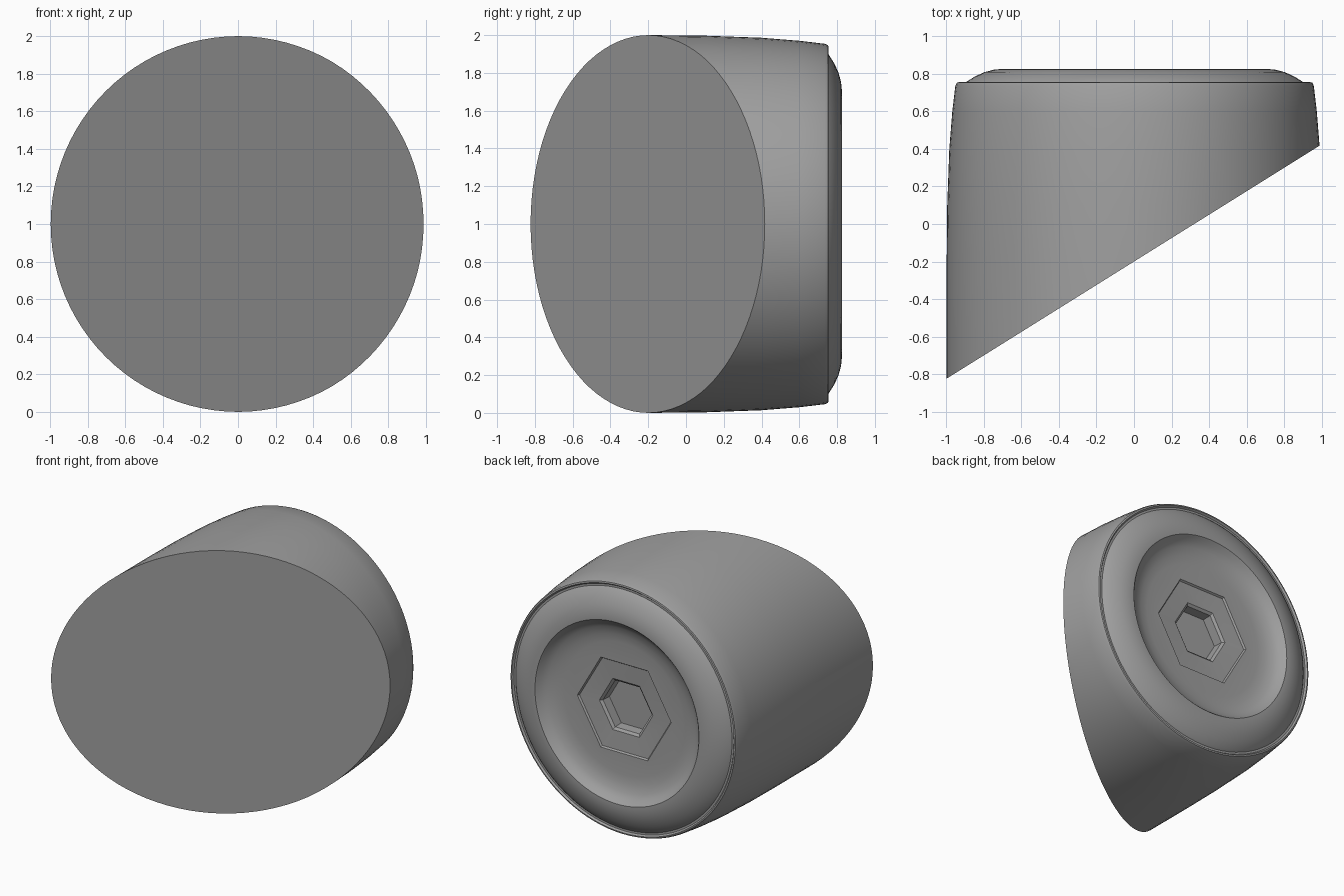
import bpy, bmesh, math
from mathutils import Vector

if "Cube" in bpy.data.objects:
    bpy.data.objects.remove(bpy.data.objects["Cube"])

grey = bpy.data.materials.new("plain grey")
grey.diffuse_color = (0.35, 0.35, 0.35, 1)
grey.use_nodes = True
grey.node_tree.nodes["Principled BSDF"].inputs["Base Color"].default_value = grey.diffuse_color
CENTRE = Vector((0.003, 0, 1))
SEG = 96

def ring(bm, r, y, n):
    return [bm.verts.new(CENTRE + Vector((r * math.cos(2 * math.pi * i / n), y,
            r * math.sin(2 * math.pi * i / n)))) for i in range(n)]

def bridge(bm, a, b):
    n, m = len(a), len(b)
    if n == m:
        for i in range(n):
            bm.faces.new((a[i], a[(i + 1) % n], b[(i + 1) % n], b[i]))
    else:  # round ring to hexagon: fan each side
        k = n // m
        for j in range(m):
            for i in range(j * k, (j + 1) * k):
                t = b[j] if i < j * k + k // 2 else b[(j + 1) % m]
                bm.faces.new((a[i], a[(i + 1) % n], t))
            bm.faces.new((a[j * k + k // 2], b[(j + 1) % m], b[j]))

# turned profile (radius, y): barrel, rim, rounded ring, bowl
profile = [(1.0, -1.2), (1.0, -0.2), (0.997, 0.1), (0.986, 0.4), (0.97, 0.6),
           (0.954, 0.735), (0.946, 0.752), (0.935, 0.755), (0.925, 0.742), (0.91, 0.742),
           (0.895, 0.757), (0.85, 0.785), (0.80, 0.808), (0.75, 0.821), (0.71, 0.825),
           (0.69, 0.825), (0.68, 0.815), (0.66, 0.79), (0.62, 0.765),
           (0.56, 0.747), (0.50, 0.74)]
# hexagonal profile: shallow seat, then socket
socket = [(0.395, 0.738), (0.385, 0.725), (0.225, 0.715), (0.205, 0.70), (0.20, 0.63)]

bm = bmesh.new()
loops = [ring(bm, r, y, SEG) for r, y in profile] + [ring(bm, r, y, 6) for r, y in socket]
for a, b in zip(loops, loops[1:]):
    bridge(bm, a, b)
bm.faces.new(loops[-1])

# slanted flat cut across the front
res = bmesh.ops.bisect_plane(bm, geom=bm.verts[:] + bm.edges[:] + bm.faces[:],
                             plane_co=(0, -0.2, 1), plane_no=(0.6247, -1, 0), clear_outer=True)
bmesh.ops.contextual_create(bm, geom=[e for e in res["geom_cut"] if isinstance(e, bmesh.types.BMEdge)])
bmesh.ops.recalc_face_normals(bm, faces=bm.faces[:])

me = bpy.data.meshes.new("slanted_cap")
bm.to_mesh(me)
bm.free()
me.materials.append(grey)
cap = bpy.data.objects.new("slanted_cap", me)
bpy.context.collection.objects.link(cap)
bpy.context.view_layer.objects.active = cap
cap.select_set(True)
bpy.ops.object.shade_smooth_by_angle(angle=math.radians(30))
